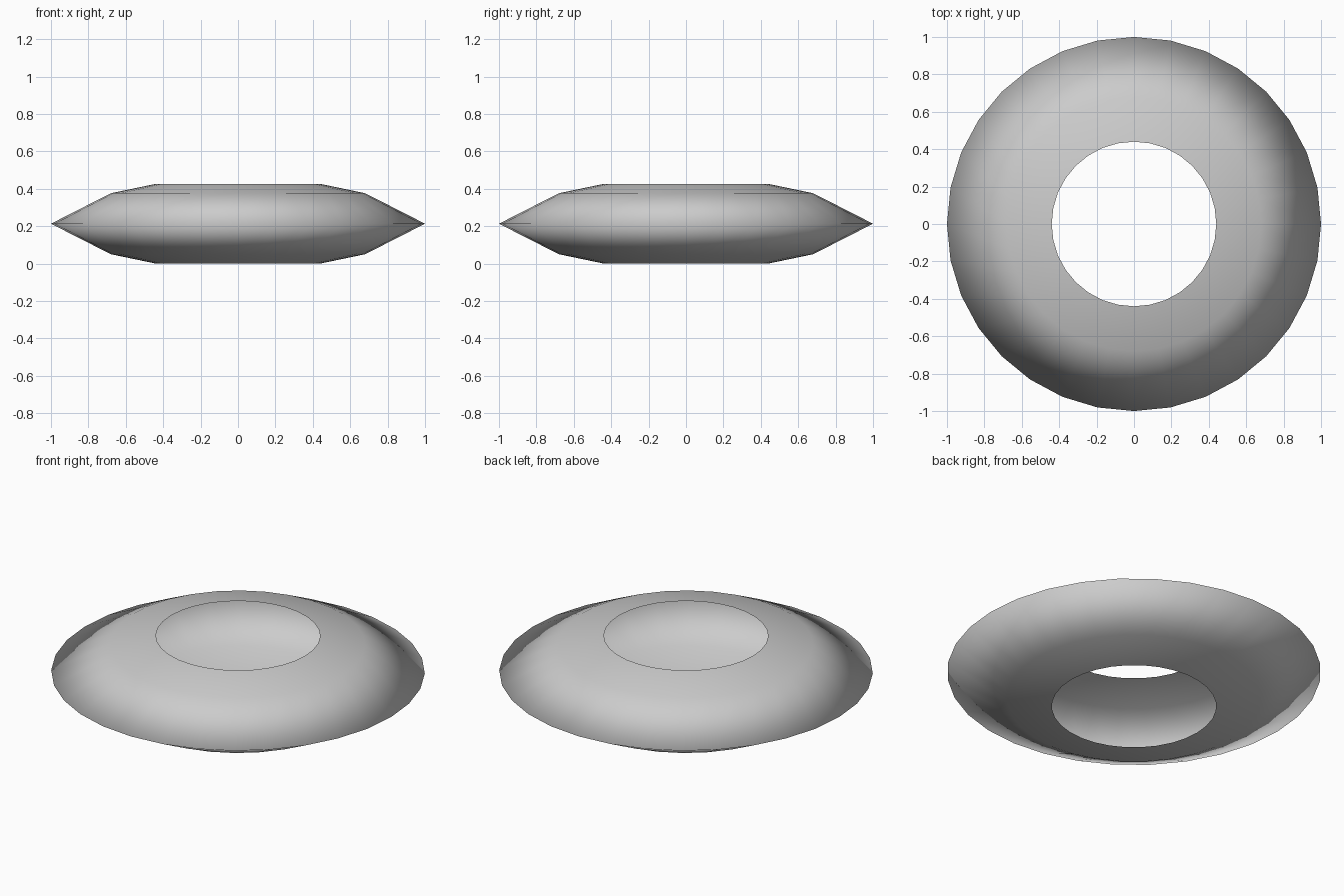
import bpy, bmesh, math

if "Cube" in bpy.data.objects:
    bpy.data.objects.remove(bpy.data.objects["Cube"])

SIDES = 32
# Open shell profile (radius, height) from the lower rim out to the edge and back to the upper rim
PROFILE = [(0.44, 0.0), (0.68, 0.05), (1.0, 0.213), (0.68, 0.376), (0.44, 0.426)]

# Spin the profile around the vertical axis
bm = bmesh.new()
verts = [bm.verts.new((r, 0, z)) for r, z in PROFILE]
edges = [bm.edges.new(pair) for pair in zip(verts, verts[1:])]
bmesh.ops.spin(bm, geom=verts + edges, cent=(0, 0, 0), axis=(0, 0, 1),
               angle=math.tau, steps=SIDES)
bmesh.ops.remove_doubles(bm, verts=bm.verts, dist=1e-4)
bmesh.ops.recalc_face_normals(bm, faces=bm.faces)

# Normals point away from the hollow inside
outer = max(bm.faces, key=lambda f: f.calc_center_median().z)
if outer.normal.z < 0:
    bmesh.ops.reverse_faces(bm, faces=bm.faces)
for f in bm.faces:
    f.smooth = True

# Ring-shaped shell, open in the middle
mesh = bpy.data.meshes.new("ring_shell")
bm.to_mesh(mesh)
bm.free()
ring = bpy.data.objects.new("ring_shell", mesh)
bpy.context.collection.objects.link(ring)
